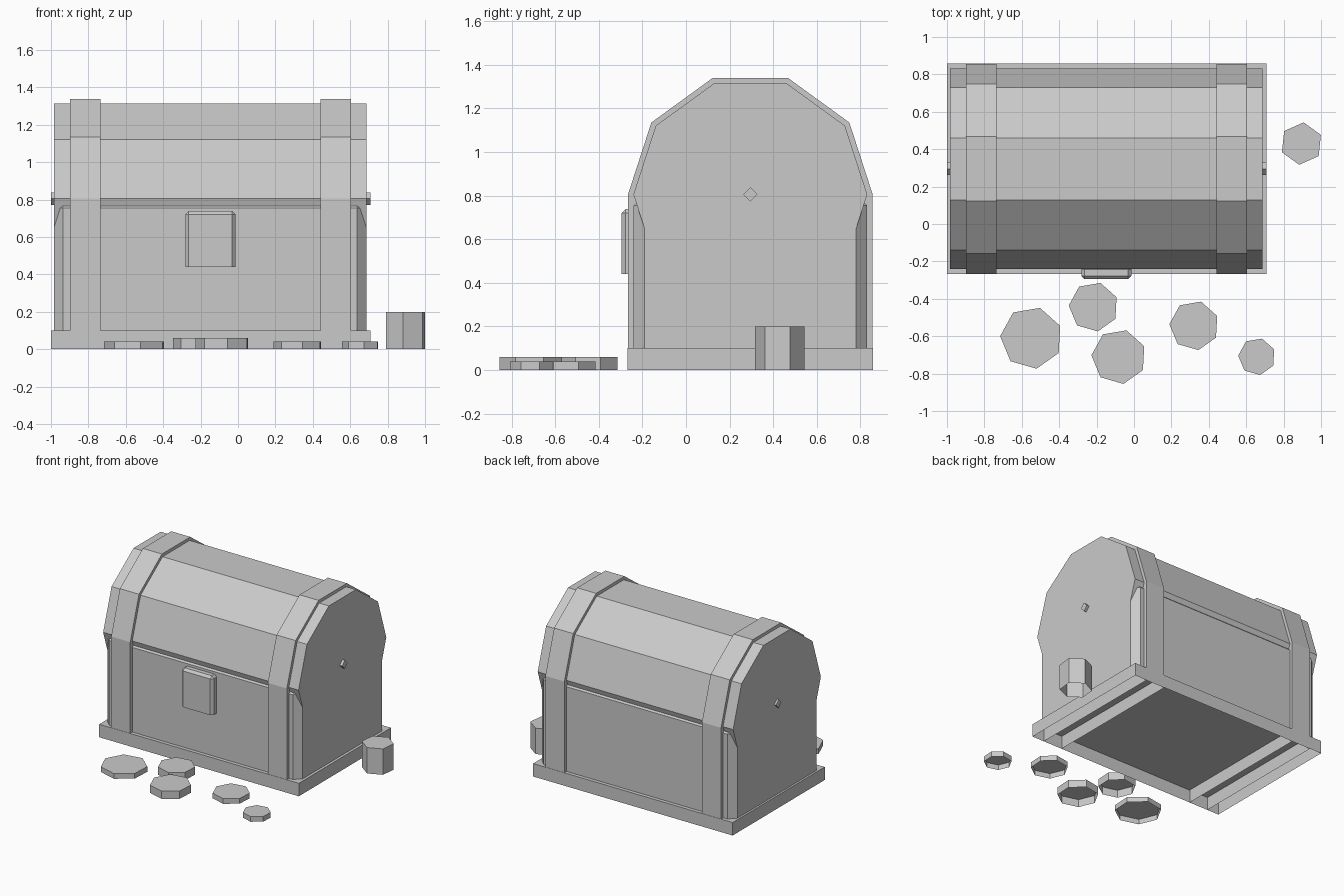
import bpy, bmesh, math

if "Cube" in bpy.data.objects:
    bpy.data.objects.remove(bpy.data.objects["Cube"])

grey = bpy.data.materials.new("plain_grey")
grey.diffuse_color = (0.59, 0.59, 0.59, 1)
grey.use_nodes = True
grey.node_tree.nodes["Principled BSDF"].inputs["Base Color"].default_value = grey.diffuse_color

CY, CZ = 0.295, 0.805         # lid axis
LEFT, RIGHT = -0.985, 0.687   # chest ends


def finish(bm, name):
    bmesh.ops.recalc_face_normals(bm, faces=bm.faces)
    me = bpy.data.meshes.new(name)
    bm.to_mesh(me)
    bm.free()
    me.materials.append(grey)
    ob = bpy.data.objects.new(name, me)
    bpy.context.collection.objects.link(ob)
    return ob


def box(name, x, y, z, bevel=0, edge_rule=None, open_bottom=False):
    bm = bmesh.new()
    bmesh.ops.create_cube(bm, size=1)
    for v in bm.verts:
        for i, (a, b) in enumerate((x, y, z)):
            v.co[i] = a if v.co[i] < 0 else b
    if bevel:
        edges = [e for e in bm.edges if edge_rule is None or edge_rule(e)]
        bmesh.ops.bevel(bm, geom=edges, offset=bevel, segments=1, affect='EDGES')
    if open_bottom:
        low = [f for f in bm.faces if f.calc_center_median().z < z[0] + 1e-4]
        bmesh.ops.delete(bm, geom=low, context='FACES_ONLY')
    return finish(bm, name)


def extrude(name, points, direction, open_side=None, open_start=False):
    """Extrude a closed outline; open_side leaves out one side face."""
    bm = bmesh.new()
    start = [bm.verts.new(p) for p in points]
    end = [bm.verts.new([a + b for a, b in zip(p, direction)]) for p in points]
    n = len(points)
    for i in range(n):
        j = (i + 1) % n
        if i != open_side:
            bm.faces.new((start[i], start[j], end[j], end[i]))
    bm.faces.new(end)
    if not open_start:
        bm.faces.new(start)
    return finish(bm, name)


def ring(sides, radius, angle=0):
    return [(radius * math.cos(math.radians(angle) + math.tau * i / sides),
             radius * math.sin(math.radians(angle) + math.tau * i / sides))
            for i in range(sides)]


def bar(name, sides, radius, x0, x1):
    pts = [(x0, CY + c, CZ + s) for c, s in ring(sides, radius)]
    return extrude(name, pts, (x1 - x0, 0, 0))


def coin(name, sides, radius, x, y, height, angle):
    pts = [(x + c, y + s, 0) for c, s in ring(sides, radius, angle)]
    return extrude(name, pts, (0, 0, height), open_start=True)


# Chest: hollow plinth, chamfered body, ten-sided lid
box("plinth", (-1.0, 0.708), (-0.268, 0.858), (0, 0.1), open_bottom=True)
box("body", (LEFT, RIGHT), (-0.24, 0.83), (0.1, 0.805), 0.05,
    lambda e: max(v.co.z for v in e.verts) > 0.5, open_bottom=True)
bar("lid", 10, 0.536, LEFT, RIGHT)
bar("hinge_pin", 4, 0.033, -1.0, 0.708)

# Arched bands down both sides, open underneath
R = 0.561
for side, x0 in (("left", -0.899), ("right", 0.441)):
    arch = [(c, s) for c, s in ring(10, R) if s > -1e-4]
    pts = [(x0, CY + c, CZ + s) for c, s in arch]
    pts += [(x0, CY - R, 0), (x0, CY + R, 0)]
    extrude(side + "_band", pts, (0.163, 0, 0), open_side=len(arch))

# Lock plate, chamfered except along the bottom
box("lock", (-0.282, -0.013), (-0.295, -0.225), (0.44, 0.738), 0.018,
    lambda e: max(v.co.z for v in e.verts) > 0.5, open_bottom=True)

# Loose coins and a small stack
coins = [(-0.549, -0.609, 0.167, 0.04), (-0.216, -0.443, 0.133, 0.06),
         (-0.081, -0.710, 0.147, 0.06), (0.322, -0.543, 0.133, 0.04),
         (0.657, -0.709, 0.1, 0.04)]
for i, (x, y, r, h) in enumerate(coins):
    coin(f"coin_{i + 1}", 7, r, x, y, h, 74)
coin("coin_stack", 6, 0.114, 0.895, 0.430, 0.2, 84)
